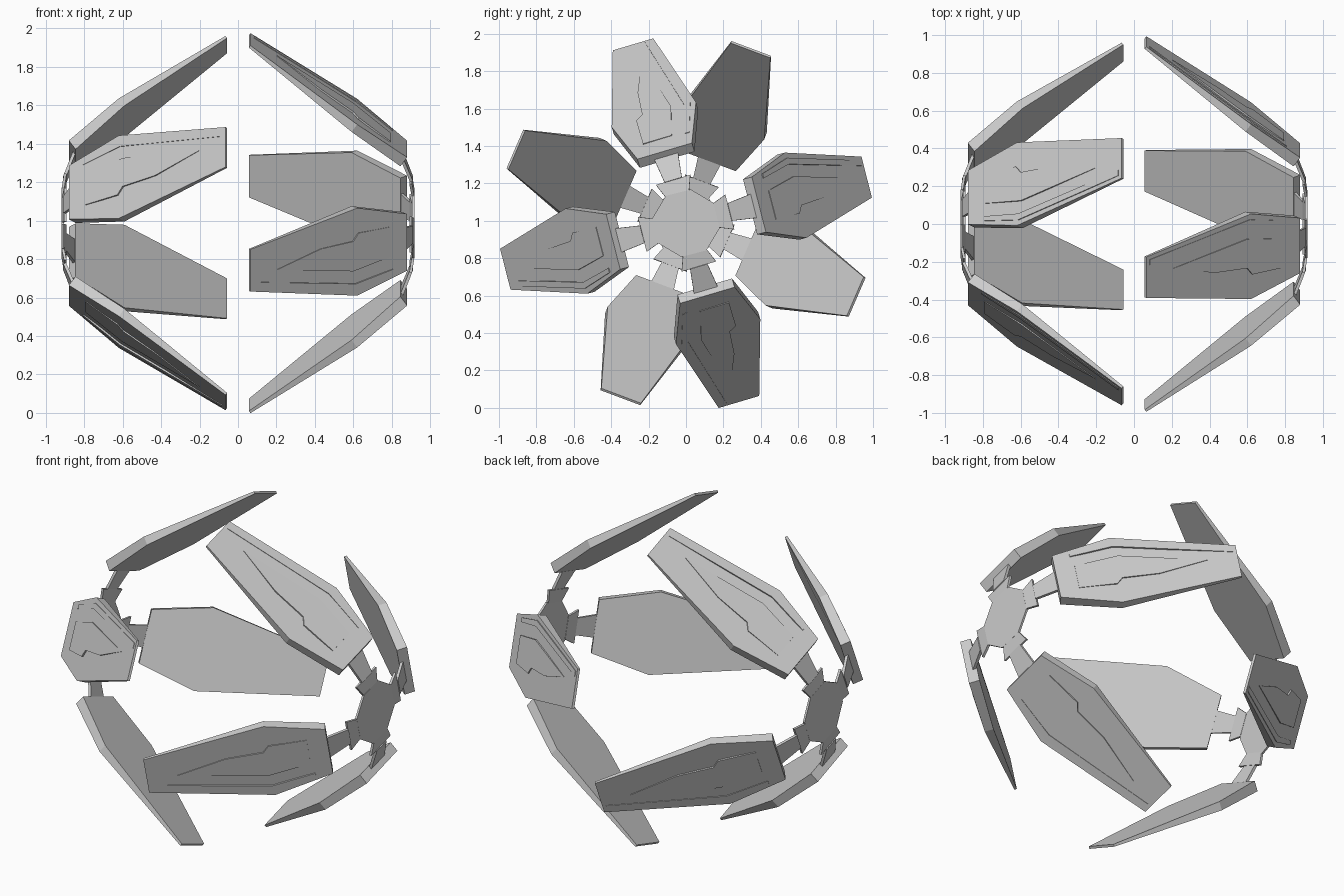
import bpy, bmesh
from math import cos, sin, radians, pi, hypot

if "Cube" in bpy.data.objects:
    bpy.data.objects.remove(bpy.data.objects["Cube"])

ZC = 0.987                              # height of the shell's centre axis
# petal profile: radius, x, half width, thickness (tip, shoulder, base)
PROFILE = [(0.997, 0.065, 0.113, 0.014),
           (0.605, 0.620, 0.235, 0.050),
           (0.402, 0.880, 0.152, 0.060)]
NX, NR = 0.59, 0.807                    # outward normal of a petal in (x, radius)


def place(p, side, ang):
    """(radius, sideways, x) -> world, turned round the x axis."""
    u, v, x = p
    return (side * x, u * cos(ang) - v * sin(ang), ZC + u * sin(ang) + v * cos(ang))


def make_loft(name, outer, inner, side, ang):
    """Closed solid between two matching loops."""
    bm = bmesh.new()
    a = [bm.verts.new(place(p, side, ang)) for p in outer]
    b = [bm.verts.new(place(p, side, ang)) for p in inner]
    n = len(a)
    bm.faces.new(a)
    bm.faces.new(b[::-1])
    for i in range(n):
        j = (i + 1) % n
        bm.faces.new((a[j], a[i], b[i], b[j]))
    bmesh.ops.recalc_face_normals(bm, faces=bm.faces)
    me = bpy.data.meshes.new(name)
    bm.to_mesh(me)
    bm.free()
    ob = bpy.data.objects.new(name, me)
    bpy.context.collection.objects.link(ob)
    return ob


def sink(loop, depths):
    return [(u - NR * t, v, x - NX * t) for (u, v, x), t in zip(loop, depths)]


def surface(u, v, h):
    """Point at height h above the outer face of a petal."""
    (u0, x0, _, _), (u1, x1, _, _), (u2, x2, _, _) = PROFILE
    if u > u1:
        x = x1 + (x0 - x1) * (u - u1) / (u0 - u1)
    else:
        x = x2 + (x1 - x2) * (u - u2) / (u1 - u2)
    return (u + NR * h, v, x + NX * h)


def petal(name, side, ang):
    left = [(r, -w, x) for r, x, w, t in PROFILE]
    right = [(r, w, x) for r, x, w, t in PROFILE[::-1]]
    depths = [p[3] for p in PROFILE] + [p[3] for p in PROFILE[::-1]]
    make_loft(name, left + right, sink(left + right, depths), side, ang)


def plate(name, pts, side, ang):
    """Thin armour plate lying on a petal."""
    make_loft(name, [surface(u, v, 0.003) for u, v in pts],
              [surface(u, v, -0.006) for u, v in pts], side, ang)


def trapezoid(name, r0, x0, w0, r1, x1, w1, t, side, ang):
    loop = [(r0, -w0, x0), (r0, w0, x0), (r1, w1, x1), (r1, -w1, x1)]
    d = hypot(r1 - r0, x1 - x0)
    nx, nr = (r1 - r0) / d, (x0 - x1) / d
    make_loft(name, loop, [(u - nr * t, v, x - nx * t) for u, v, x in loop], side, ang)


# plate outlines on a petal: (radius, sideways)
CENTRE_PLATE = [(0.90, 0.02), (0.62, 0.10), (0.47, 0.06), (0.47, -0.10),
                (0.60, -0.10), (0.62, -0.06), (0.74, -0.05)]
EDGE_STRIP = [(0.985, 0.095), (0.61, 0.205), (0.46, 0.155), (0.46, 0.13),
              (0.61, 0.17), (0.985, 0.065)]

SETS = {"right": (1, [14.3, 106.5, 194.3, 286.5]),
        "left": (-1, [69.5, 156.6, 249.4, 336.6])}

for label, (side, angles) in SETS.items():
    # octagonal hub disc
    first = radians(angles[0])
    octagon = [(0.182 * cos(pi / 8 + k * pi / 4), 0.182 * sin(pi / 8 + k * pi / 4), 0.918)
               for k in range(8)]
    make_loft(label + "_hub", octagon, [(u, v, x - 0.012) for u, v, x in octagon], side, first)
    for i, deg in enumerate(angles, 1):
        a = radians(deg)
        tag = f"{label}_{i}"
        # hinge flap, arm and petal shell
        trapezoid("hinge_flap_" + tag, 0.165, 0.918, 0.066, 0.242, 0.905, 0.096, 0.014, side, a)
        trapezoid("arm_" + tag, 0.242, 0.910, 0.048, 0.375, 0.858, 0.066, 0.016, side, a)
        petal("petal_" + tag, side, a)
        # surface plates, flipped on alternate petals
        f = 1 if i % 2 else -1
        plate("centre_plate_" + tag, [(u, f * v) for u, v in CENTRE_PLATE], side, a)
        plate("edge_strip_" + tag, [(u, f * v) for u, v in EDGE_STRIP], side, a)
